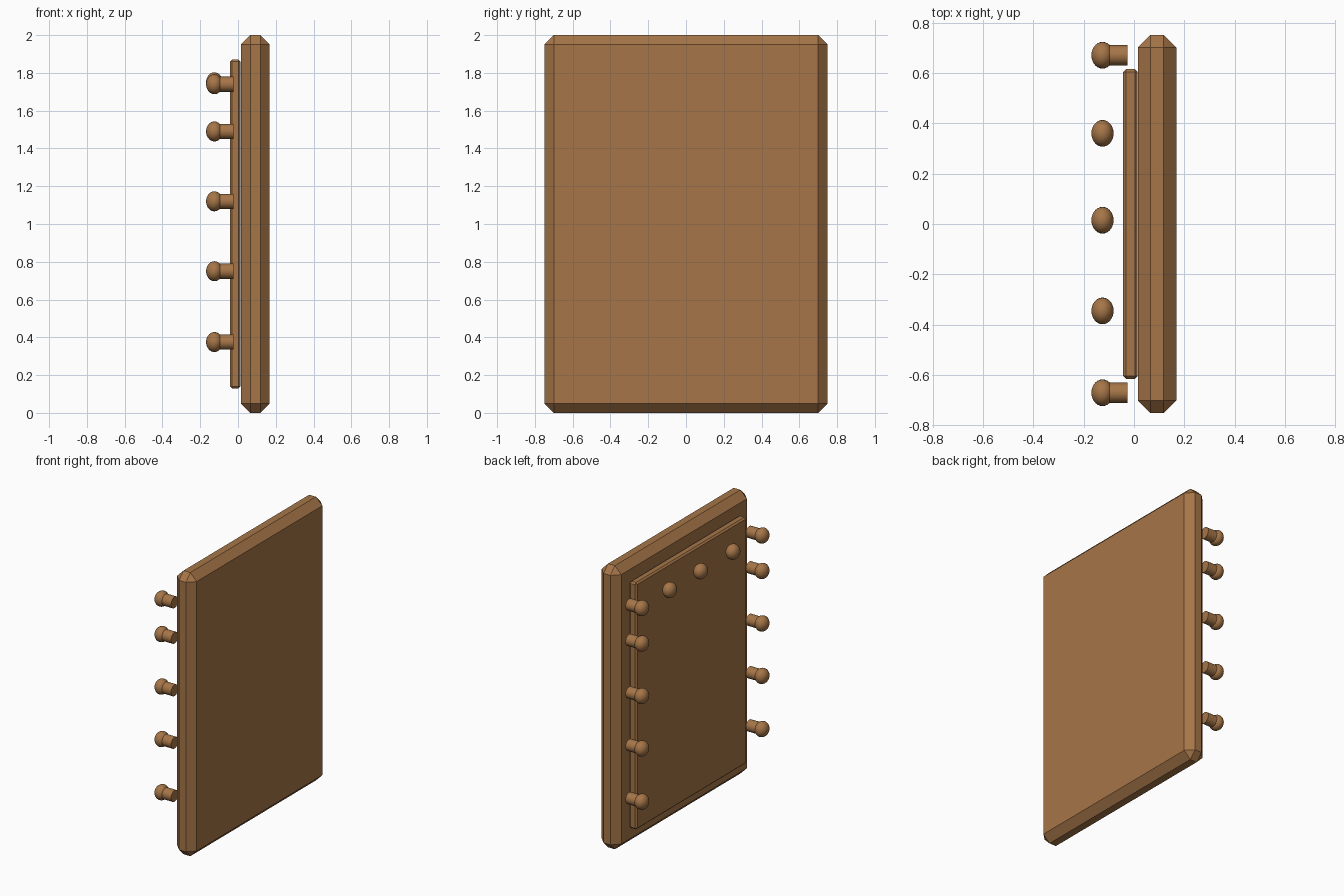
import bpy
from math import pi

cube = bpy.data.objects.get("Cube")
if cube:
    bpy.data.objects.remove(cube, do_unlink=True)

wood = bpy.data.materials.new("warm_brown_wood")
wood.use_nodes = True
color = (0.38, 0.18, 0.065, 1)
wood.diffuse_color = color
wood.node_tree.nodes["Principled BSDF"].inputs["Base Color"].default_value = color


def finish(name, smooth=False):
    obj = bpy.context.object
    obj.name = name
    obj.data.materials.append(wood)
    bpy.ops.object.transform_apply(location=False, rotation=True, scale=True)
    if smooth:
        bpy.ops.object.shade_smooth_by_angle()
    return obj


def slab(name, x0, x1, width, z0, z1, chamfer):
    bpy.ops.mesh.primitive_cube_add(size=1, location=((x0 + x1) / 2, 0, (z0 + z1) / 2))
    bpy.context.object.scale = (x1 - x0, width, z1 - z0)
    obj = finish(name)
    bevel = obj.modifiers.new("chamfer", 'BEVEL')
    bevel.width = chamfer
    bevel.segments = 1


def knob(name, y, z):
    bpy.ops.mesh.primitive_uv_sphere_add(segments=24, ring_count=14, radius=1,
                                         location=(-0.125, y, z), rotation=(0, pi / 2, 0))
    bpy.context.object.scale = (0.053, 0.053, 0.044)
    finish(name, True)


def shaft(name, y, z):
    bpy.ops.mesh.primitive_cylinder_add(vertices=24, radius=0.04, depth=0.085,
                                        location=(-0.0675, y, z), rotation=(0, pi / 2, 0))
    finish(name, True)


# Thick chamfered board with a thinner panel on one face
slab("main_board", 0.015, 0.168, 1.5, 0, 2, 0.05)
slab("raised_panel", -0.043, 0.014, 1.23, 0.13, 1.87, 0.011)

# Pegs down both long edges
for side, y in (("left", 0.67), ("right", -0.67)):
    for i, z in enumerate((0.375, 0.75, 1.12, 1.49, 1.74)):
        knob(f"{side}_peg_knob_{i + 1}", y, z)
        shaft(f"{side}_peg_shaft_{i + 1}", y, z)

# Knobs across the top of the panel
for i, y in enumerate((-0.345, 0.015, 0.36)):
    knob(f"top_knob_{i + 1}", y, 1.75)
